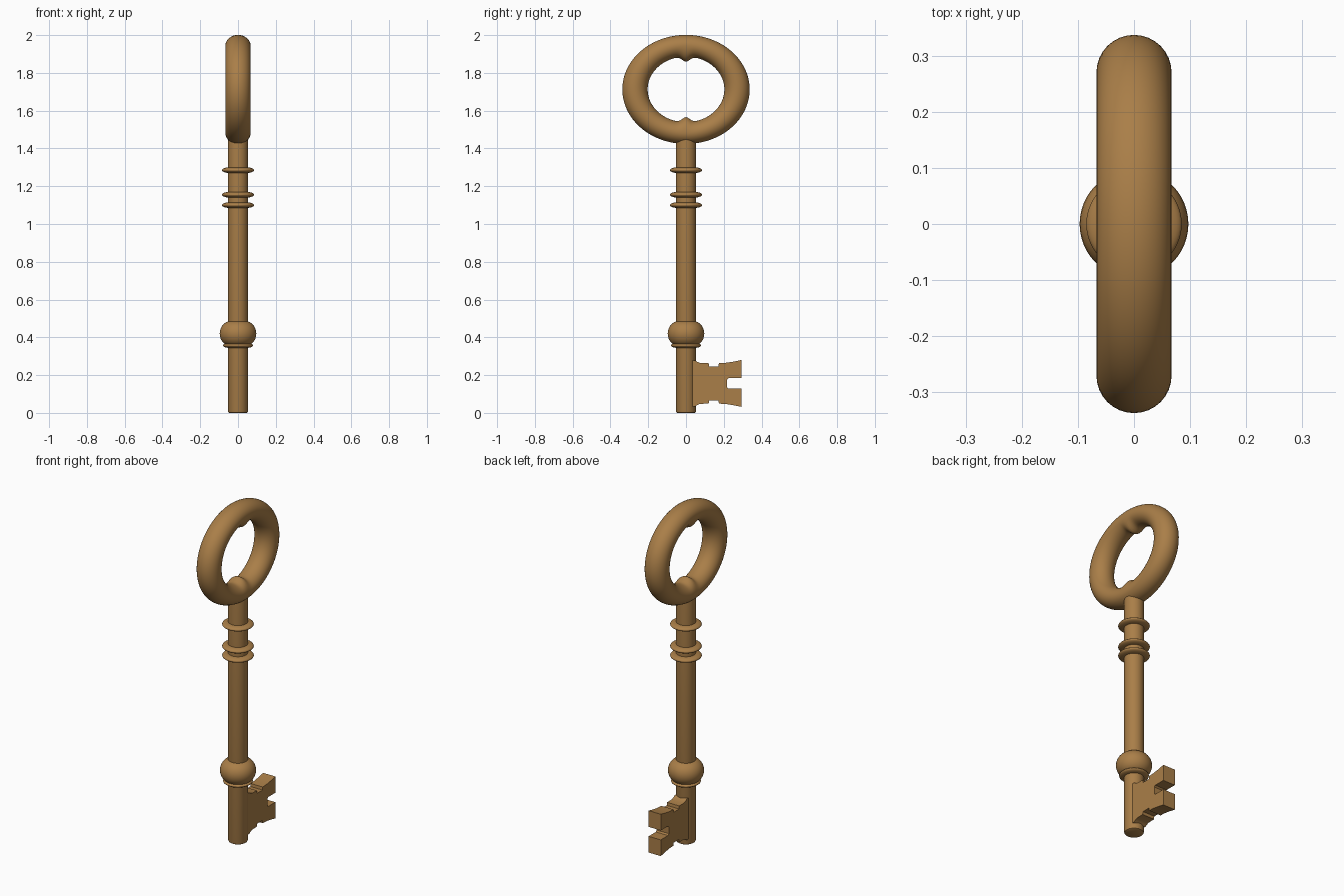
import bpy, bmesh, math

if "Cube" in bpy.data.objects:
    bpy.data.objects.remove(bpy.data.objects["Cube"])

brass = bpy.data.materials.new("aged_brass")
brass.diffuse_color = (0.40, 0.21, 0.065, 1)
brass.use_nodes = True
brass.node_tree.nodes["Principled BSDF"].inputs["Base Color"].default_value = brass.diffuse_color


def finish(name, bm, angle=40):
    bmesh.ops.recalc_face_normals(bm, faces=bm.faces)
    mesh = bpy.data.meshes.new(name)
    bm.to_mesh(mesh)
    bm.free()
    mesh.materials.append(brass)
    obj = bpy.data.objects.new(name, mesh)
    bpy.context.collection.objects.link(obj)
    bpy.ops.object.select_all(action='DESELECT')
    obj.select_set(True)
    bpy.context.view_layer.objects.active = obj
    bpy.ops.object.shade_smooth_by_angle(angle=math.radians(angle))
    return obj


def lathe(name, profile, steps=48):
    """Spin an (r, z) profile that starts and ends on the axis."""
    bm = bmesh.new()
    verts = [bm.verts.new((r, 0, z)) for r, z in profile]
    edges = [bm.edges.new(pair) for pair in zip(verts, verts[1:])]
    bmesh.ops.spin(bm, geom=verts + edges, axis=(0, 0, 1), cent=(0, 0, 0),
                   angle=math.tau, steps=steps)
    bmesh.ops.remove_doubles(bm, verts=bm.verts, dist=1e-5)
    return finish(name, bm)


def bulge(name, z, core, radius, half_height, n=14):
    """Rounded collar: a half ellipse standing out from a core radius."""
    arc = [(core + (radius - core) * math.cos(a), z + half_height * math.sin(a))
           for a in (-math.pi / 2 + math.pi * i / n for i in range(n + 1))]
    return lathe(name, [(0, z - half_height)] + arc + [(0, z + half_height)])


# Shaft with a softened tip
lathe("shaft", [(0, 0), (0.046, 0), (0.051, 0.003), (0.053, 0.009),
                (0.053, 1.47), (0, 1.47)])

# Collars and knob
for i, z in enumerate((1.10, 1.155, 1.285)):
    bulge(f"upper_collar_{i + 1}", z, 0.045, 0.085, 0.015)
bulge("knob", 0.42, 0.035, 0.097, 0.067)
bulge("lower_collar", 0.357, 0.045, 0.08, 0.013)

# Oval bow: flattened torus with a small cusp at the inside top and bottom
MAJOR, MINOR, SQUASH, CENTRE = 0.27, 0.067, 0.856, 1.7125
bm = bmesh.new()
NU, NV = 128, 32
rings = []
for i in range(NU):
    u = math.tau * i / NU
    ring = []
    for j in range(NV):
        v = math.tau * j / NV
        r = MAJOR + MINOR * math.cos(v)
        y, z = r * math.cos(u), r * math.sin(u) * SQUASH
        cusp = 0.027 * math.exp(-(y / 0.028) ** 2) * max(0, -math.cos(v))
        z -= math.copysign(cusp, z)
        ring.append(bm.verts.new((MINOR * math.sin(v), y, z + CENTRE)))
    rings.append(ring)
for i in range(NU):
    a, b = rings[i], rings[(i + 1) % NU]
    for j in range(NV):
        k = (j + 1) % NV
        bm.faces.new((a[j], b[j], b[k], a[k]))
finish("bow", bm, 60)

# Bit: upper half outline (y, height above middle), mirrored and extruded
MID, HALF = 0.156, 0.04
upper = [(0.0, 0.122), (0.048, 0.122), (0.058, 0.115), (0.075, 0.108),
         (0.12, 0.107), (0.122, 0.09), (0.172, 0.09), (0.174, 0.107),
         (0.21, 0.109), (0.25, 0.115), (0.293, 0.124), (0.293, 0.028),
         (0.225, 0.028), (0.217, 0.020)]
outline = upper + [(y, -h) for y, h in reversed(upper)]
bm = bmesh.new()
face = bm.faces.new([bm.verts.new((-HALF, y, MID + h)) for y, h in outline])
ext = bmesh.ops.extrude_face_region(bm, geom=[face])
bmesh.ops.translate(bm, vec=(2 * HALF, 0, 0),
                    verts=[g for g in ext["geom"] if isinstance(g, bmesh.types.BMVert)])
finish("bit", bm, 30)
